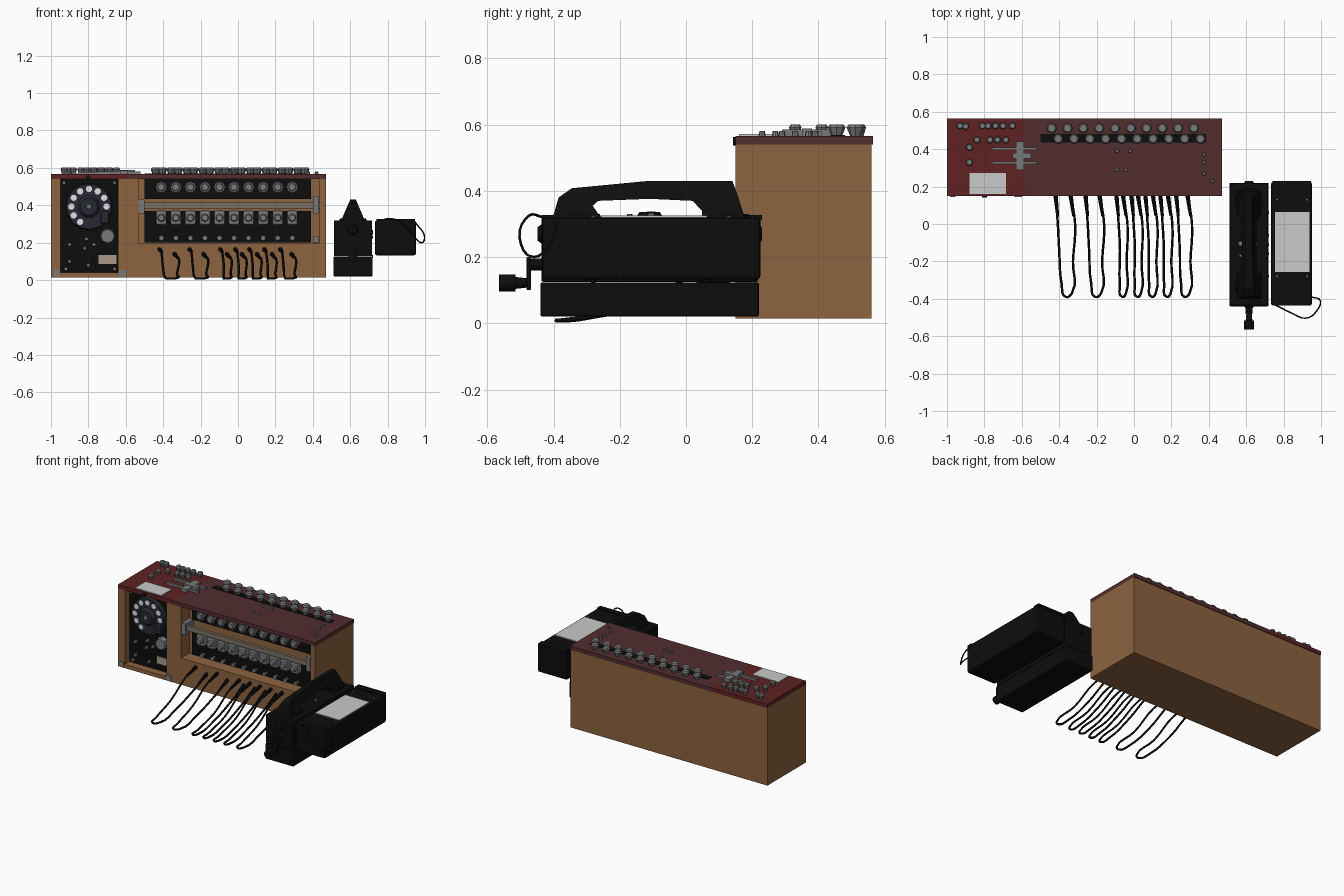
import bpy, bmesh, math
from mathutils import Matrix, Vector


def mat(name, r, g, b):
    m = bpy.data.materials.new(name)
    m.diffuse_color = (r, g, b, 1)
    return m


WOOD = mat("wood", 0.27, 0.125, 0.05)
RED = mat("red lid", 0.115, 0.016, 0.016)
MAROON = mat("maroon lid", 0.085, 0.027, 0.028)
BLACK = mat("black", 0.004, 0.004, 0.004)
GREY = mat("grey metal", 0.19, 0.195, 0.2)
SILVER = mat("silver plate", 0.58, 0.59, 0.59)
WHITE = mat("white", 0.75, 0.77, 0.8)
NAVY = mat("dial blue", 0.02, 0.021, 0.032)
TAN = mat("tan", 0.4, 0.32, 0.25)
STEEL = mat("dull steel", 0.2, 0.165, 0.125)


def box(bm, x0, x1, y0, y1, z0, z1):
    m = Matrix.Translation(((x0 + x1) / 2, (y0 + y1) / 2, (z0 + z1) / 2))
    bmesh.ops.create_cube(bm, size=1, matrix=m @ Matrix.Diagonal((x1 - x0, y1 - y0, z1 - z0, 1)))


def cone(bm, p, direction, r0, r1, length, seg=8):
    """Cone frustum starting at p and running along direction."""
    d = Vector(direction).normalized()
    m = Matrix.Translation(Vector(p) + d * length / 2) @ d.to_track_quat('Z', 'Y').to_matrix().to_4x4()
    bmesh.ops.create_cone(bm, cap_ends=True, segments=seg, radius1=r0, radius2=r1, depth=length, matrix=m)


def finish(bm, name, material, bevel=0, smooth=False):
    me = bpy.data.meshes.new(name)
    bmesh.ops.recalc_face_normals(bm, faces=bm.faces)
    bm.to_mesh(me)
    bm.free()
    me.materials.append(material)
    ob = bpy.data.objects.new(name, me)
    bpy.context.collection.objects.link(ob)
    if bevel:
        b = ob.modifiers.new("bevel", 'BEVEL')
        b.width, b.segments = bevel, 2
    if smooth:
        bpy.ops.object.select_all(action='DESELECT')
        ob.select_set(True)
        bpy.context.view_layer.objects.active = ob
        bpy.ops.object.shade_smooth_by_angle(angle=math.radians(35))
    return ob


def boxes(name, material, *dims, bevel=0):
    bm = bmesh.new()
    for d in dims:
        box(bm, *d)
    return finish(bm, name, material, bevel)


def cones(name, material, *items, smooth=False):
    bm = bmesh.new()
    for i in items:
        cone(bm, *i)
    return finish(bm, name, material, 0, smooth)


def wire(name, material, paths, r):
    cu = bpy.data.curves.new(name, 'CURVE')
    cu.dimensions, cu.bevel_depth, cu.bevel_resolution, cu.resolution_u = '3D', r, 1, 4
    cu.use_fill_caps = True
    for pts in paths:
        s = cu.splines.new('BEZIER')
        s.bezier_points.add(len(pts) - 1)
        for bp, p in zip(s.bezier_points, pts):
            bp.co = p
            bp.handle_left_type = bp.handle_right_type = 'AUTO'
    tmp = bpy.data.objects.new(name + " curve", cu)
    bpy.context.collection.objects.link(tmp)
    me = bpy.data.meshes.new_from_object(tmp.evaluated_get(bpy.context.evaluated_depsgraph_get()))
    bpy.data.objects.remove(tmp)
    me.name = name
    me.materials.clear()
    me.materials.append(material)
    ob = bpy.data.objects.new(name, me)
    bpy.context.collection.objects.link(ob)


UP, FRONT = (0, 0, 1), (0, -1, 0)

# Cabinets: solid back with a rim around each front opening
boxes("left_cabinet", WOOD, (-1, -0.58, 0.215, 0.56, 0.015, 0.54),
      (-1, -0.95, 0.15, 0.215, 0.015, 0.54), (-0.64, -0.58, 0.15, 0.215, 0.015, 0.54),
      (-0.95, -0.64, 0.15, 0.215, 0.015, 0.04))
boxes("right_cabinet", WOOD, (-0.58, 0.47, 0.24, 0.56, 0.015, 0.54),
      (-0.58, -0.53, 0.15, 0.24, 0.015, 0.54), (0.435, 0.47, 0.15, 0.24, 0.015, 0.54),
      (-0.53, 0.435, 0.15, 0.24, 0.015, 0.195))
boxes("left_lid", RED, (-1, -0.58, 0.15, 0.565, 0.54, 0.566))
boxes("right_lid", MAROON, (-0.58, 0.47, 0.15, 0.565, 0.54, 0.566))

# Left front: black panel, dial and fittings
boxes("dial_panel", BLACK, (-0.948, -0.642, 0.2, 0.216, 0.04, 0.54))
boxes("corner_brackets", GREY, (-0.985, -0.955, 0.144, 0.152, 0.02, 0.055),
      (-0.64, -0.6, 0.144, 0.152, 0.02, 0.055))
dx, dz = -0.797, 0.393
cones("dial", NAVY, ((dx, 0.2, dz), FRONT, 0.125, 0.12, 0.025, 32),
      ((dx, 0.176, dz), FRONT, 0.06, 0.045, 0.02, 24), smooth=True)
holes = [math.radians(-30 + 30 * i) for i in range(10)]
cones("dial_holes", WHITE, *[((dx + 0.094 * math.cos(a), 0.177, dz + 0.094 * math.sin(a)),
      FRONT, 0.017, 0.017, 0.005, 12) for a in holes])
cones("dial_hub", GREY, ((dx, 0.157, dz), FRONT, 0.015, 0.012, 0.006, 12))
boxes("finger_stop", NAVY, (-0.735, -0.69, 0.16, 0.2, 0.3, 0.37), bevel=0.01)
cones("panel_knob", GREY, ((-0.697, 0.2, 0.235), FRONT, 0.042, 0.036, 0.035, 8))
boxes("label_plate", TAN, (-0.745, -0.65, 0.193, 0.202, 0.085, 0.135))
cones("panel_screws", GREY, *[((x, 0.2, z), FRONT, 0.011, 0.009, 0.015, 8) for x, z in
      [(-0.93, 0.52), (-0.66, 0.52), (-0.9, 0.19), (-0.9, 0.1), (-0.81, 0.22), (-0.77, 0.19),
       (-0.82, 0.17), (-0.8, 0.08), (-0.92, 0.06), (-0.66, 0.06)]])

# Right front: black panels, bar, knob rows
boxes("front_panels", BLACK, (-0.5, 0.39, 0.225, 0.242, 0.435, 0.54),
      (-0.5, 0.39, 0.225, 0.242, 0.2, 0.37))
boxes("front_bar", STEEL, (-0.53, 0.435, 0.165, 0.185, 0.383, 0.415))
boxes("bar_brackets", GREY, (-0.53, -0.5, 0.155, 0.24, 0.355, 0.43), (0.4, 0.43, 0.155, 0.24, 0.355, 0.45),
      (0.4, 0.43, 0.155, 0.24, 0.2, 0.235))
xs = [-0.41 + 0.0778 * i for i in range(10)]
cones("upper_front_knobs", GREY, *[((x, 0.226, 0.497), FRONT, 0.018, 0.03, 0.045) for x in xs],
      *[((x, 0.181, 0.497), FRONT, 0.022, 0.018, 0.012) for x in xs])
boxes("switch_blocks", GREY, *[(x - 0.029, x + 0.029, 0.18, 0.226, 0.295, 0.372) for x in xs], bevel=0.01)
cones("switch_caps", GREY, *[((x, 0.181, 0.333), FRONT, 0.022, 0.016, 0.018) for x in xs])
cones("lower_front_knobs", GREY, *[((x, 0.226, 0.225), FRONT, 0.009, 0.014, 0.03) for x in xs])


# Lid knobs: cups, wider at the top
def cup(x, y, s=1.0):
    return [((x, y, 0.565), UP, 0.016 * s, 0.027 * s, 0.027, 8),
            ((x, y, 0.592), UP, 0.027 * s, 0.02 * s, 0.009, 8)]


boxes("lid_strip", BLACK, (-0.5, 0.385, 0.437, 0.48, 0.565, 0.569))
knobs = []
for i in range(10):
    knobs += cup(-0.44 + 0.0845 * i, 0.512) + cup(-0.405 + 0.0845 * i, 0.455)
cones("right_lid_knobs", GREY, *knobs)
small = []
for x, y in [(-0.93, 0.525), (-0.9, 0.522), (-0.81, 0.525), (-0.78, 0.525), (-0.74, 0.525), (-0.7, 0.525),
             (-0.65, 0.525), (-0.84, 0.45), (-0.77, 0.45), (-0.73, 0.45), (-0.685, 0.45),
             (-0.88, 0.41), (-0.88, 0.33)]:
    small += cup(x, y, 0.7)
cones("left_lid_knobs", GREY, *small)
cones("lid_studs", GREY, *[((x, y, 0.565), UP, 0.011, 0.008, 0.016) for x, y in
      [(-0.09, 0.39), (-0.02, 0.39), (-0.09, 0.29), (-0.045, 0.29), (0.375, 0.37), (0.375, 0.33),
       (0.375, 0.27), (0.42, 0.23)]])
# Lever mechanism and silver plate on the lid
boxes("lever", GREY, (-0.632, -0.588, 0.29, 0.44, 0.565, 0.585), (-0.76, -0.52, 0.395, 0.41, 0.565, 0.58),
      (-0.76, -0.52, 0.32, 0.335, 0.565, 0.58), (-0.65, -0.55, 0.35, 0.38, 0.565, 0.588))
boxes("lid_plate", SILVER, (-0.88, -0.685, 0.16, 0.272, 0.565, 0.572))
cones("latch", BLACK, ((-0.8, 0.16, 0.55), FRONT, 0.013, 0.013, 0.018))

# Cords: looped out on the ground from the lower front, with thick plugs
loops = [(-0.42, -0.31), (-0.26, -0.155), (-0.095, -0.03), (-0.015, 0.05), (0.06, 0.13), (0.14, 0.21), (0.225, 0.315)]
paths, plugs = [], []
for a, b in loops:
    m, w = (a + b) / 2, (b - a) / 2
    paths.append([(a, 0.16, 0.165), (a + 0.01, 0.04, 0.15), (a + 0.02, -0.14, 0.06), (m - w * 0.4, -0.32, 0.012),
                  (m, -0.39, 0.008), (m + w * 0.6, -0.37, 0.01), (m + w * 0.7, -0.2, 0.035), (b - 0.005, 0.0, 0.11),
                  (b - 0.03, 0.16, 0.14)])
    plugs += [((a, 0.16, 0.165), (0.1, -1, -0.12), 0.012, 0.008, 0.12, 8),
              ((b - 0.03, 0.16, 0.14), (0.15, -1, -0.18), 0.012, 0.008, 0.12, 8)]
wire("cords", BLACK, paths, 0.0065)
cones("cord_plugs", BLACK, *plugs)

# Hand-cranked case with lower base
boxes("crank_case", BLACK, (0.513, 0.717, -0.437, 0.217, 0.125, 0.32), (0.51, 0.72, -0.44, 0.22, 0.02, 0.124), bevel=0.006)
# Carry handle: arch profile tapering towards the top
arch = [(-0.405, 0.31), (-0.385, 0.38), (-0.345, 0.408), (-0.115, 0.43), (0.14, 0.43), (0.155, 0.39), (0.18, 0.31),
        (0.05, 0.31), (0.048, 0.34), (0.02, 0.37), (-0.11, 0.376), (-0.265, 0.37), (-0.282, 0.355), (-0.25, 0.31)]
bm = bmesh.new()
sides = [[bm.verts.new((0.615 + s * (0.067 - (z - 0.31) * 0.43), y, z)) for y, z in arch] for s in (-1, 1)]
for ring in sides:
    bm.faces.new(ring)
for i in range(len(arch)):
    j = (i + 1) % len(arch)
    bm.faces.new((sides[0][i], sides[0][j], sides[1][j], sides[1][i]))
finish(bm, "carry_handle", BLACK)
cones("case_discs", BLACK, ((0.615, 0.12, 0.315), UP, 0.075, 0.07, 0.015, 24), ((0.615, -0.33, 0.315), UP, 0.075, 0.07, 0.015, 24),
      ((0.615, -0.11, 0.315), UP, 0.045, 0.03, 0.022, 16), ((0.615, -0.435, 0.27), FRONT, 0.03, 0.02, 0.014, 16),
      ((0.615, 0.215, 0.27), (0, 1, 0), 0.03, 0.02, 0.014, 16), smooth=True)
cones("case_studs", GREY, ((0.57, -0.105, 0.318), UP, 0.016, 0.012, 0.02), ((0.65, -0.105, 0.318), UP, 0.012, 0.01, 0.015),
      ((0.57, -0.17, 0.318), UP, 0.01, 0.008, 0.012))
cones("case_rivets", BLACK, *[((0.716, y, z), (1, 0, 0), 0.008, 0.006, 0.007) for y, z in
      [(-0.28, 0.128), (0.06, 0.128), (-0.16, 0.25), (-0.11, 0.23), (-0.11, 0.26), (-0.06, 0.25)]])
# Crank on the front end
boxes("crank_arm", BLACK, (0.598, 0.632, -0.482, -0.468, 0.1, 0.2), bevel=0.004)
cones("crank_grip", BLACK, ((0.615, -0.43, 0.178), FRONT, 0.018, 0.018, 0.05, 12),
      ((0.615, -0.48, 0.122), FRONT, 0.014, 0.018, 0.035, 12),
      ((0.615, -0.515, 0.122), FRONT, 0.026, 0.026, 0.05, 12), smooth=True)

# Second case, raised, with plate and strap
boxes("side_case", BLACK, (0.732, 0.952, -0.435, 0.225, 0.132, 0.32), bevel=0.012)
boxes("side_case_ends", BLACK, (0.74, 0.945, 0.185, 0.23, 0.31, 0.327), (0.74, 0.945, -0.437, -0.4, 0.31, 0.327))
boxes("side_case_plate", SILVER, (0.754, 0.937, -0.257, 0.064, 0.318, 0.325))
cones("side_case_screws", GREY, *[((x, y, 0.318), UP, 0.008, 0.006, 0.006) for x in (0.765, 0.925) for y in (-0.28, 0.13)])
wire("strap", BLACK, [[(0.75, -0.43, 0.32), (0.84, -0.475, 0.325), (0.92, -0.503, 0.26), (0.98, -0.46, 0.2),
                       (0.996, -0.41, 0.24), (0.95, -0.39, 0.305)]], 0.004)
